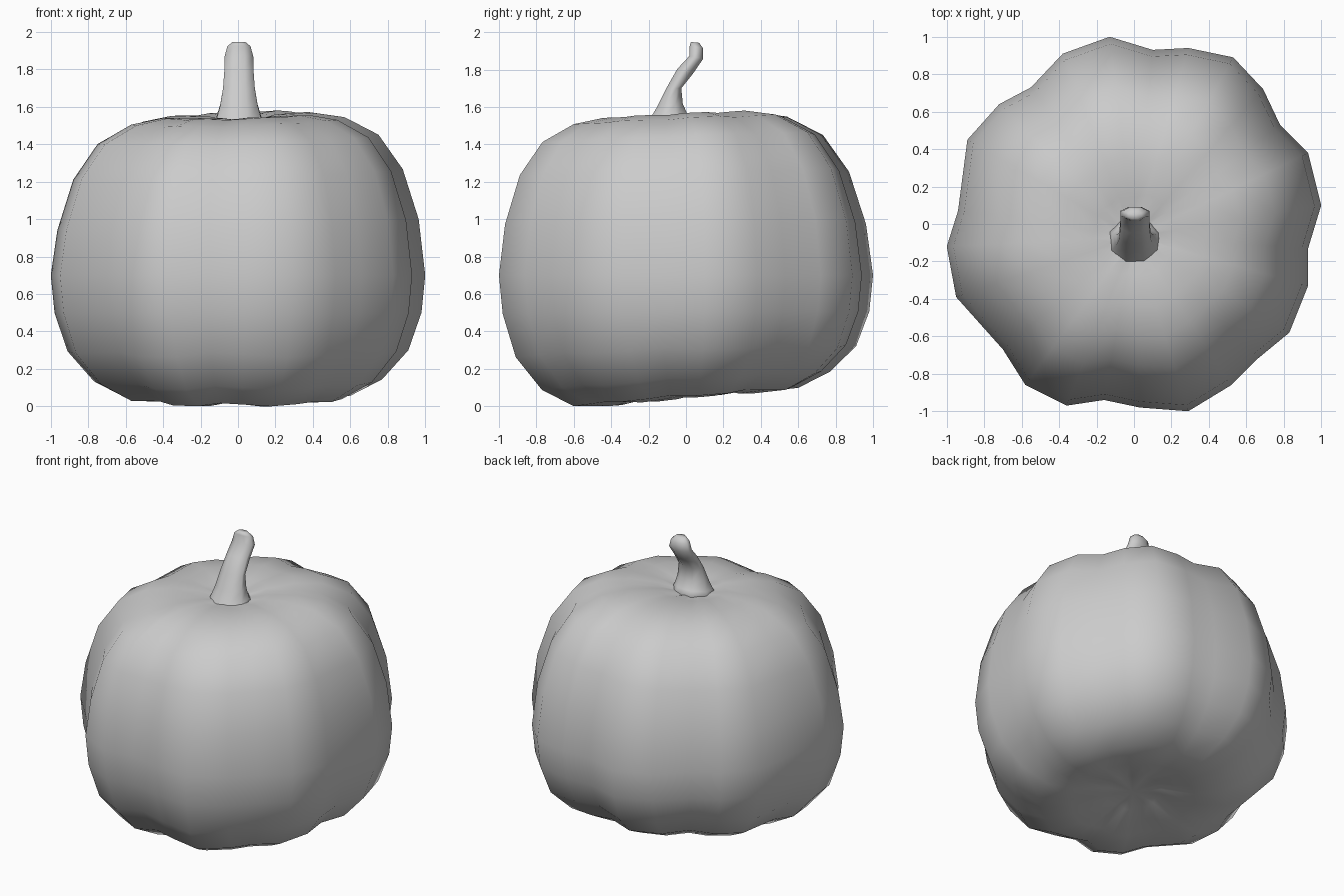
import bpy, bmesh, math
from mathutils import Vector

cube = bpy.data.objects.get("Cube")
if cube:
    bpy.data.objects.remove(cube, do_unlink=True)

# One plain clay material
clay = bpy.data.materials.new("light_grey")
clay.use_nodes = True
GREY = (0.6, 0.6, 0.6, 1)
clay.diffuse_color = GREY
clay.node_tree.nodes["Principled BSDF"].inputs["Base Color"].default_value = GREY


def loft(name, rings):
    """Skin a list of equal-length rings and close both ends."""
    bm = bmesh.new()
    rows = [[bm.verts.new(p) for p in ring] for ring in rings]
    count = len(rows[0])
    for low, high in zip(rows, rows[1:]):
        for i in range(count):
            j = (i + 1) % count
            bm.faces.new((low[i], low[j], high[j], high[i]))
    for row in (rows[0], rows[-1]):
        centre = sum((v.co for v in row), Vector()) / count
        hub = bm.verts.new(centre)
        for i in range(count):
            bm.faces.new((row[i], row[(i + 1) % count], hub))
    bmesh.ops.recalc_face_normals(bm, faces=bm.faces)
    mesh = bpy.data.meshes.new(name)
    bm.to_mesh(mesh)
    bm.free()
    mesh.shade_smooth()
    mesh.materials.append(clay)
    obj = bpy.data.objects.new(name, mesh)
    bpy.context.collection.objects.link(obj)
    return obj


# Gourd body: an uneven lobed outline scaled along a squashed profile
outline = [(1, .1), (.93, .38), (.78, .53), (.69, .72), (.53, .89), (.29, .94),
           (.1, .93), (-.13, 1), (-.38, .91), (-.55, .73), (-.72, .64), (-.89, .45),
           (-.94, .07), (-1, -.12), (-.95, -.39), (-.7, -.67), (-.58, -.86),
           (-.36, -.97), (-.16, -.94), (.03, -.98), (.29, -1), (.52, -.86),
           (.66, -.72), (.83, -.58), (.93, -.33), (.93, -.13)]
profile = [(.18, .1), (.4, .05), (.6, .06), (.77, .15), (.91, .31), (.98, .5),
           (1, .7), (.965, .97), (.88, 1.23), (.75, 1.42), (.57, 1.52),
           (.4, 1.55), (.22, 1.545), (.1, 1.52)]
body_rings = []
for scale, z in profile:
    high = z > .7
    drift = (1 - scale) * -.07 if high else 0
    ring = []
    for x, y in outline:
        lobe = math.hypot(x, y) - .96
        # Lobes bulge outwards at the ends, and the whole body leans a little
        bulge = lobe * (.25 if high else -.35) * (1 - abs(z - .75) ** 2) * (scale < .95)
        lean = (.05 if high else .09) * y * scale * (1 - scale ** 4)
        side = .03 * x * scale if high else 0
        ring.append((x * scale, y * scale + drift, max(0, z + bulge + lean + side)))
    body_rings.append(ring)
loft("gourd_body", body_rings)

# Curved stem: (centre y, z, half width x, half width y, slope across y)
stem_path = [(-.09, 1.49, .15, .14, .1), (-.095, 1.54, .12, .105, .15),
             (-.085, 1.61, .1, .068, .1), (-.065, 1.7, .085, .04, 0),
             (-.005, 1.79, .078, .042, -.3), (.055, 1.865, .077, .037, -.2),
             (.056, 1.92, .062, .036, -.2), (.048, 1.945, .035, .022, -.1)]
stem_rings = []
for y, z, wx, wy, slope in stem_path:
    ring = []
    for i in range(8):
        a = math.tau * (i + .5) / 8
        dx, dy = wx * math.cos(a) * 1.08, wy * math.sin(a) * 1.08
        ring.append((.005 + dx, y + dy, z + slope * dy))
    stem_rings.append(ring)
loft("stem", stem_rings)
